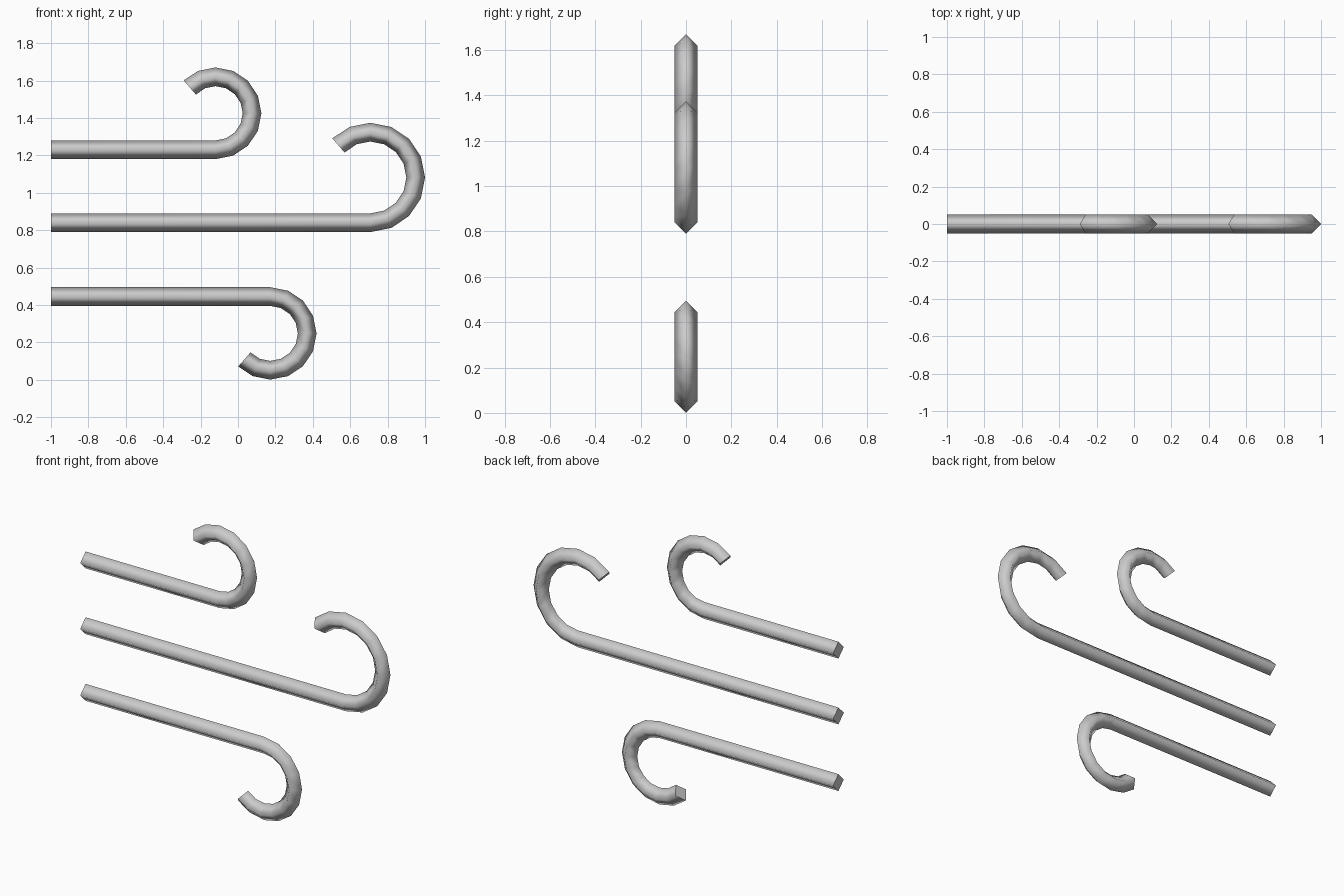
import bpy, bmesh, math
from mathutils import Vector

if "Cube" in bpy.data.objects:
    bpy.data.objects.remove(bpy.data.objects["Cube"])

R = 0.05          # half width of the diamond section
STEPS = 10        # segments in each curl

grey = bpy.data.materials.new("light_grey")
grey.diffuse_color = (0.6, 0.6, 0.6, 1)
grey.use_nodes = True
grey.node_tree.nodes["Principled BSDF"].inputs["Base Color"].default_value = grey.diffuse_color


def gust(name, z, cx, radius, side):
    """Straight bar from the left, curling up (side=1) or down (side=-1)."""
    # path points with the in-plane outward direction of each section
    stations = [(Vector((-1, 0, z)), Vector((0, 0, -side)))]
    centre = Vector((cx, 0, z + side * radius))
    for i in range(STEPS + 1):
        a = math.radians(-90 + 225 * i / STEPS)
        out = Vector((math.cos(a), 0, side * math.sin(a)))
        pos = centre + out * radius
        if i == STEPS:                      # the tip is cut slightly askew
            a = math.radians(131)
            out = Vector((math.cos(a), 0, side * math.sin(a)))
        stations.append((pos, out))

    bm = bmesh.new()
    y = Vector((0, R, 0))
    rings = [[bm.verts.new(p + d) for d in (o * R, y, -o * R, -y)]
             for p, o in stations]
    for a, b in zip(rings, rings[1:]):
        for k in range(4):
            f = bm.faces.new((a[k], a[(k + 1) % 4], b[(k + 1) % 4], b[k]))
            f.smooth = True
    # flat end caps with sharp rims
    for ring in (rings[0], rings[-1]):
        cap = bm.faces.new(ring)
        for e in cap.edges:
            e.smooth = False
    bmesh.ops.recalc_face_normals(bm, faces=bm.faces)

    mesh = bpy.data.meshes.new(name)
    bm.to_mesh(mesh)
    bm.free()
    mesh.materials.append(grey)
    bpy.context.collection.objects.link(bpy.data.objects.new(name, mesh))


gust("upper_curl", 1.23, -0.12, 0.195, 1)
gust("middle_curl", 0.84, 0.708, 0.242, 1)
gust("lower_curl", 0.445, 0.173, 0.197, -1)
